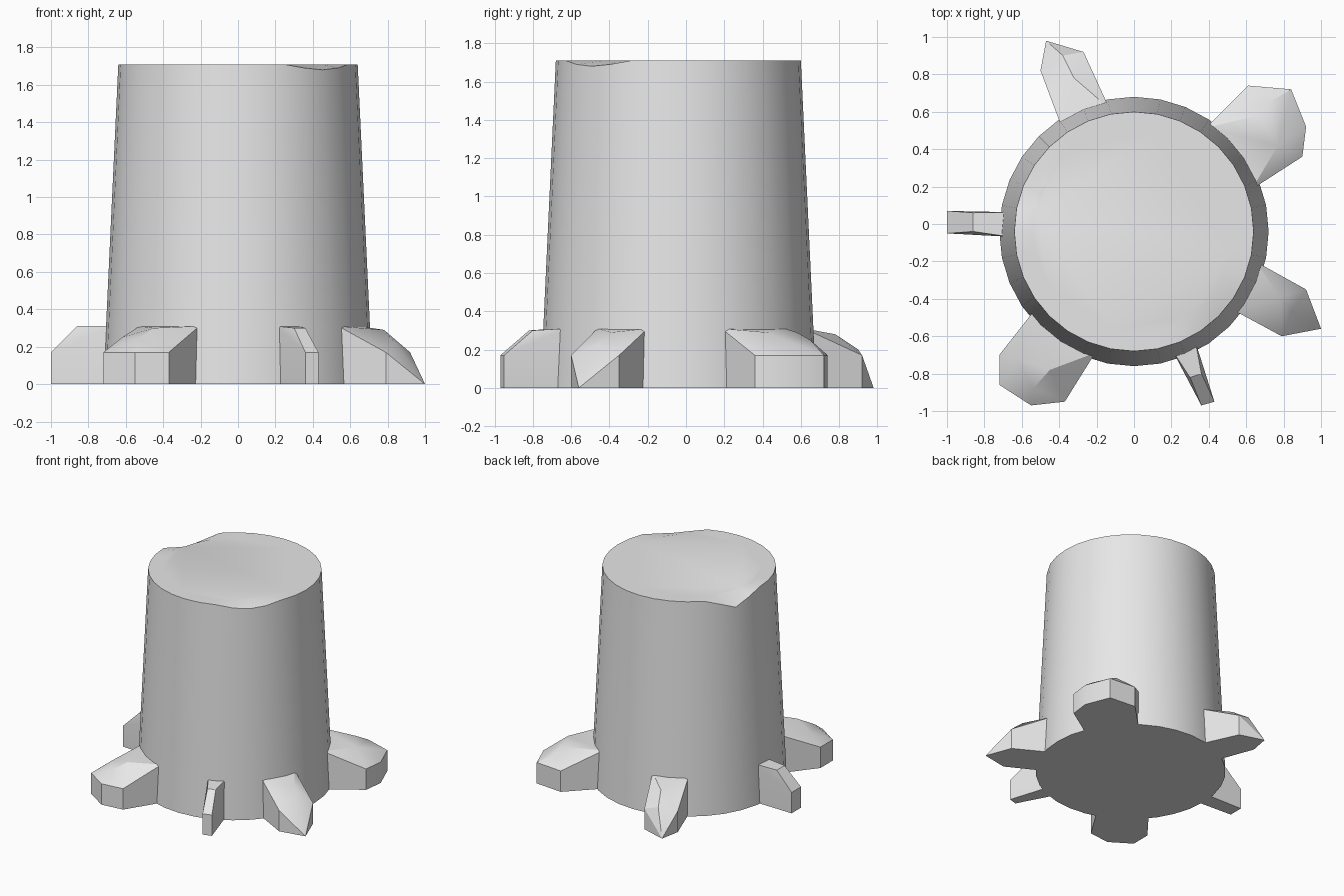
import bpy
import bmesh
from math import cos, sin, tau, radians
from mathutils import Vector

if "Cube" in bpy.data.objects:
    bpy.data.objects.remove(bpy.data.objects["Cube"], do_unlink=True)

CENTRE = Vector((0, -0.04))
SIDES = 32
HEIGHT = 1.71
ROOT_TOP = 0.31

# One plain grey material for the whole stump
grey = bpy.data.materials.new("plain grey")
grey.use_nodes = True
grey.diffuse_color = (0.8, 0.8, 0.8, 1)
shader = next(n for n in grey.node_tree.nodes if n.type == 'BSDF_PRINCIPLED')
shader.inputs["Base Color"].default_value = grey.diffuse_color


def finish(name, bm):
    """Turn a bmesh into a named object with smooth faces and sharp creases."""
    bmesh.ops.recalc_face_normals(bm, faces=bm.faces)
    mesh = bpy.data.meshes.new(name)
    bm.to_mesh(mesh)
    bm.free()
    mesh.materials.append(grey)
    obj = bpy.data.objects.new(name, mesh)
    bpy.context.collection.objects.link(obj)
    bpy.ops.object.select_all(action='DESELECT')
    obj.select_set(True)
    bpy.context.view_layer.objects.active = obj
    bpy.ops.object.shade_smooth_by_angle(angle=radians(30))
    return obj


def ring(bm, radius, z, dips):
    """Add a circle of vertices, lowering the ones listed in dips."""
    verts = []
    for i in range(SIDES):
        a = tau * i / SIDES
        verts.append(bm.verts.new((CENTRE.x + radius * cos(a),
                                   CENTRE.y + radius * sin(a),
                                   z - dips.get(i, 0))))
    return verts


def build_trunk():
    bm = bmesh.new()
    # Worn spots on the rim, by vertex number around the circle
    worn = {27: 0.02, 28: 0.03, 29: 0.02, 13: 0.04, 14: 0.09, 15: 0.04}
    rings = [ring(bm, 0.72, 0, {}),
             ring(bm, 0.64, HEIGHT, worn),
             ring(bm, 0.54, HEIGHT, {})]
    for low, high in zip(rings, rings[1:]):
        for i in range(SIDES):
            j = (i + 1) % SIDES
            bm.faces.new((low[i], low[j], high[j], high[i]))
    bm.faces.new(rings[0])
    bm.faces.new(rings[-1])
    finish("trunk", bm)


def build_root(name, neck, toes, crest, tip=None, wall=0.17):
    """Faceted root: neck against the trunk, toe walls outside, crest on top."""
    points = []
    for xy in neck:
        x, y = Vector(xy).lerp(CENTRE, 0.06)
        points += [(x, y, 0), (x, y, ROOT_TOP)]
    for x, y in toes:
        points += [(x, y, 0), (x, y, wall)]
    if tip:
        points.append((*tip, 0))
    points += crest
    bm = bmesh.new()
    for p in points:
        bm.verts.new(p)
    hull = bmesh.ops.convex_hull(bm, input=bm.verts)
    spare = {v for v in hull["geom_interior"] + hull["geom_unused"]
             if isinstance(v, bmesh.types.BMVert)}
    bmesh.ops.delete(bm, geom=list(spare), context='VERTS')
    bmesh.ops.dissolve_limit(bm, angle_limit=radians(1),
                             verts=bm.verts, edges=bm.edges)
    finish(name, bm)


build_trunk()

# Thin roots
build_root("right_thin_root",
           neck=[(-0.71, 0.07), (-0.71, -0.07)],
           toes=[(-1, 0.07), (-1, -0.05)],
           crest=[(-0.86, 0.06, ROOT_TOP), (-0.86, -0.04, ROOT_TOP)])
build_root("front_thin_root",
           neck=[(0.22, -0.72), (0.35, -0.67)],
           toes=[(0.36, -0.97), (0.43, -0.95)],
           crest=[(0.3, -0.82, 0.3), (0.36, -0.8, 0.3)])

# Medium roots ending in a pointed tip
build_root("back_pointed_root",
           neck=[(-0.14, 0.66), (-0.41, 0.55)],
           toes=[(-0.27, 0.92), (-0.5, 0.82)],
           crest=[(-0.32, 0.78, 0.28), (-0.38, 0.9, 0.2)],
           tip=(-0.47, 0.98))
build_root("left_pointed_root",
           neck=[(0.69, -0.21), (0.57, -0.49)],
           toes=[(0.92, -0.35), (0.79, -0.6)],
           crest=[(0.78, -0.39, 0.29), (0.84, -0.47, 0.22)],
           tip=(1, -0.56))

# Broad roots
build_root("back_broad_root",
           neck=[(0.41, 0.55), (0.67, 0.2)],
           toes=[(0.61, 0.74), (0.84, 0.72), (0.92, 0.52), (0.9, 0.36)],
           crest=[(0.77, 0.42, 0.29), (0.66, 0.58, 0.29), (0.72, 0.65, 0.25)])
build_root("front_broad_root",
           neck=[(-0.56, -0.48), (-0.22, -0.73)],
           toes=[(-0.72, -0.7), (-0.72, -0.86), (-0.55, -0.97), (-0.37, -0.95)],
           crest=[(-0.62, -0.72, 0.25), (-0.45, -0.78, 0.3), (-0.54, -0.88, 0.24)])
